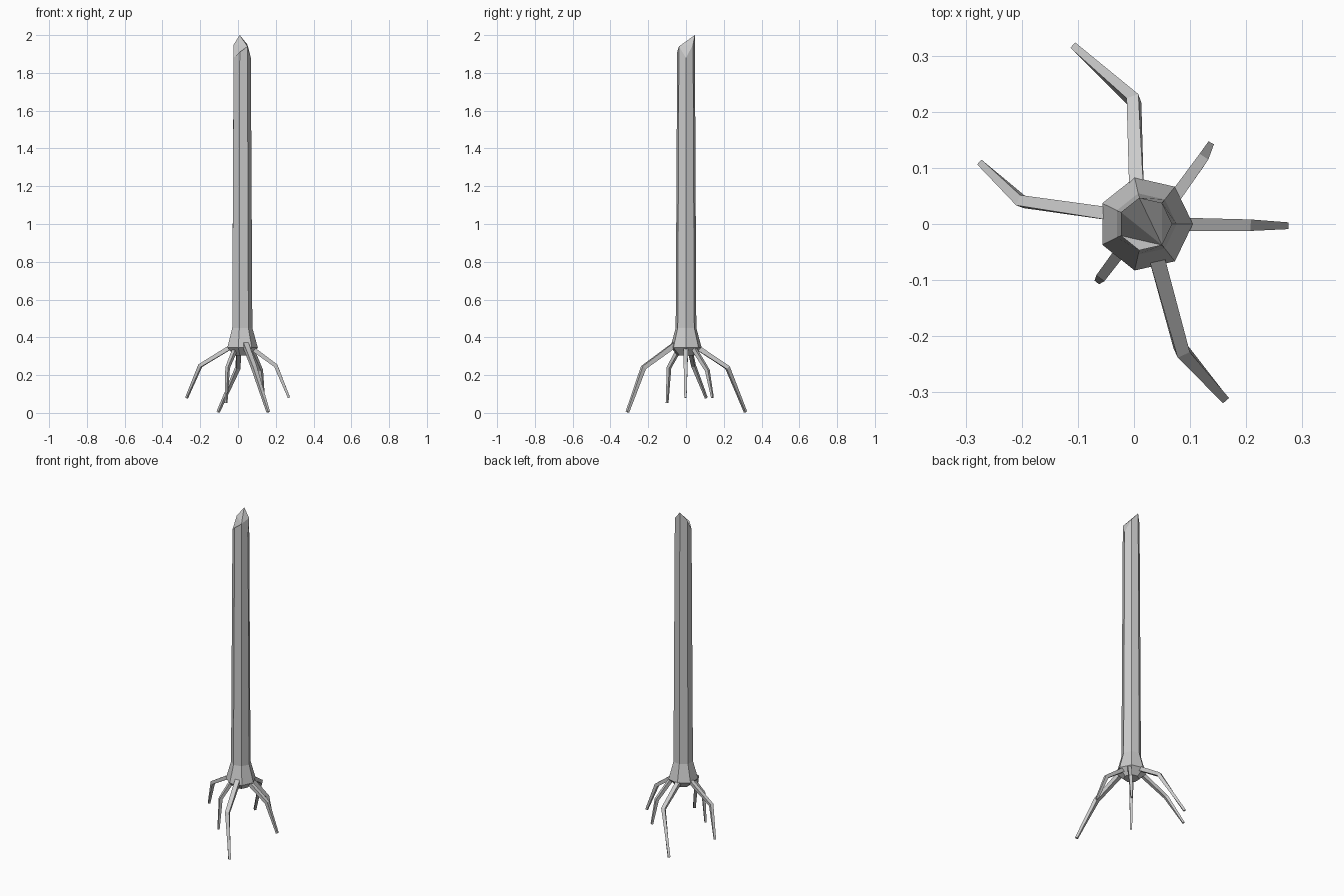
import bpy, bmesh, math
from mathutils import Vector

if "Cube" in bpy.data.objects:
    bpy.data.objects.remove(bpy.data.objects["Cube"], do_unlink=True)

grey = bpy.data.materials.new("light grey")
grey.use_nodes = True
COLOUR = (0.6, 0.6, 0.6, 1)
grey.diffuse_color = COLOUR
grey.node_tree.nodes["Principled BSDF"].inputs["Base Color"].default_value = COLOUR


def loft(bm, rings):
    """Skin a list of closed point rings; return the vertex rings."""
    vs = [[bm.verts.new(p) for p in ring] for ring in rings]
    for a, b in zip(vs, vs[1:]):
        for i in range(len(a)):
            j = (i + 1) % len(a)
            bm.faces.new((a[i], a[j], b[j], b[i]))
    return vs


def finish(bm, name):
    bmesh.ops.recalc_face_normals(bm, faces=bm.faces)
    mesh = bpy.data.meshes.new(name)
    bm.to_mesh(mesh)
    bm.free()
    mesh.materials.append(grey)
    obj = bpy.data.objects.new(name, mesh)
    bpy.context.collection.objects.link(obj)


# Seven-sided trunk with a flared foot
SIDES = 7
CENTRE_X = 0.02


def trunk_ring(radius, heights):
    return [(CENTRE_X + radius * math.cos(math.tau * i / SIDES),
             radius * math.sin(math.tau * i / SIDES), heights[i])
            for i in range(SIDES)]


broken_rim = [1.88, 1.95, 2.0, 1.95, 1.88, 1.91, 1.94]
bm = bmesh.new()
rings = loft(bm, [
    trunk_ring(0.045, [0.305] * SIDES),
    trunk_ring(0.085, [0.345] * SIDES),
    trunk_ring(0.056, [0.45] * SIDES),
    trunk_ring(0.048, broken_rim),
])
bm.faces.new(rings[0])

# Slanted snapped-off top, fanned from the front corner
rim = rings[-1]
for i in range(SIDES - 2):
    bm.faces.new((rim[-1], rim[i], rim[i + 1]))
finish(bm, "trunk")


# Bent, tapering four-sided roots
def root(name, points, thickness):
    pts = [Vector(p) for p in points]
    dirs = [(b - a).normalized() for a, b in zip(pts, pts[1:])]
    tangents = [dirs[0], (dirs[0] + dirs[1]).normalized(), dirs[1]]
    rings = []
    for p, t, scale in zip(pts, tangents, (1.0, 0.85, 0.5)):
        side = t.cross(Vector((0, 0, 1))).normalized()
        up = side.cross(t)
        h = thickness * scale / 2
        rings.append([p + side * h * a + up * h * b
                      for a, b in ((1, 1), (-1, 1), (-1, -1), (1, -1))])
    bm = bmesh.new()
    vs = loft(bm, rings)
    bm.faces.new(vs[0])
    bm.faces.new(vs[-1])
    finish(bm, name)


root("back_root", [(0.005, 0.04, 0.36), (0, 0.22, 0.24), (-0.105, 0.315, 0.005)], 0.026)
root("right_root", [(-0.02, 0.015, 0.36), (-0.2, 0.04, 0.25), (-0.272, 0.107, 0.08)], 0.023)
root("front_right_root", [(-0.01, -0.03, 0.35), (-0.055, -0.09, 0.24), (-0.063, -0.1, 0.052)], 0.021)
root("front_root", [(0.035, -0.04, 0.375), (0.085, -0.225, 0.24), (0.16, -0.31, 0.005)], 0.028)
root("left_root", [(0.05, 0, 0.36), (0.2, -0.002, 0.25), (0.27, -0.003, 0.08)], 0.024)
root("back_left_root", [(0.06, 0.03, 0.36), (0.12, 0.113, 0.225), (0.135, 0.14, 0.08)], 0.022)
